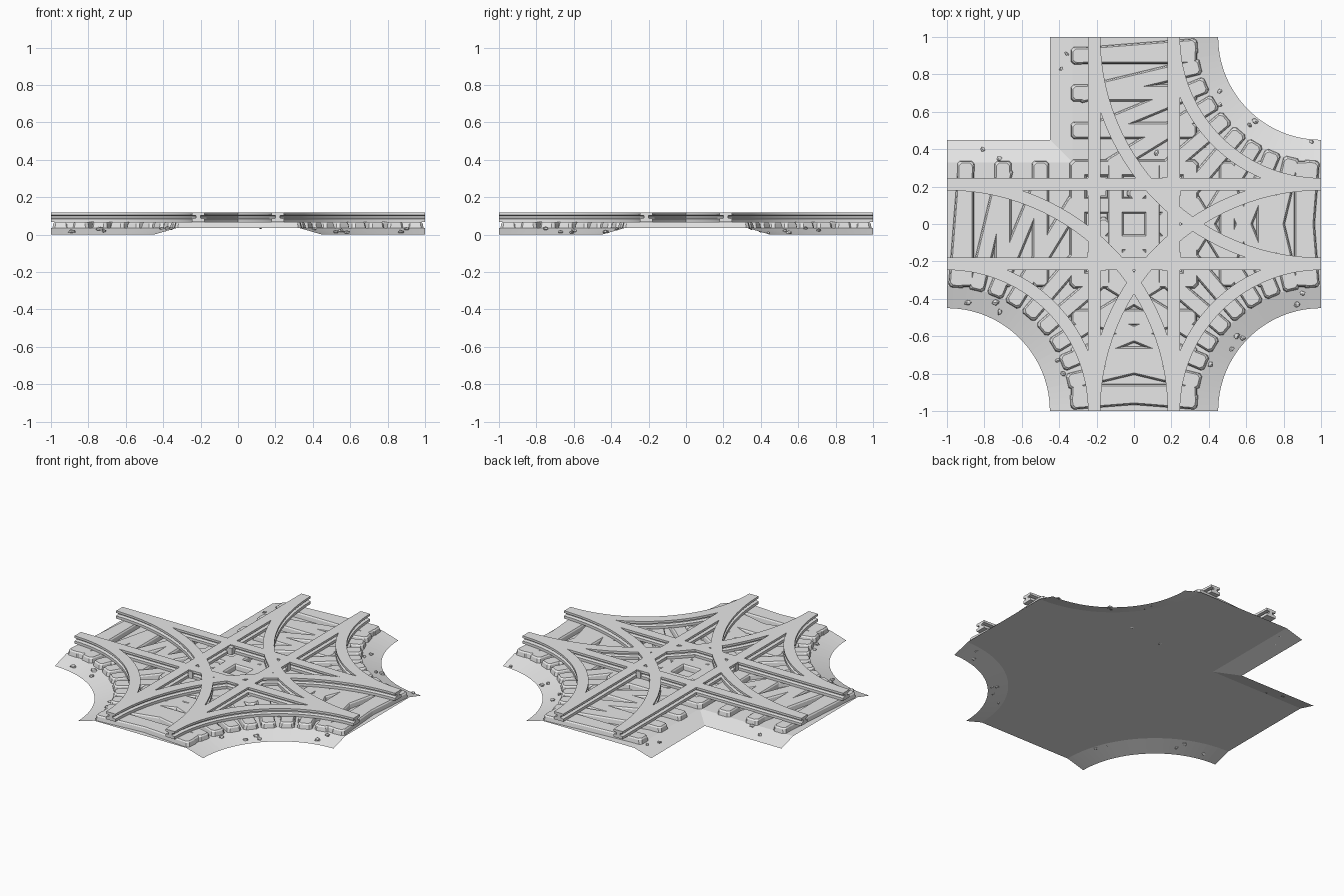
import bpy, bmesh, math, random
from mathutils import Matrix, Vector

if "Cube" in bpy.data.objects:
    bpy.data.objects.remove(bpy.data.objects["Cube"], do_unlink=True)

random.seed(4)
GAUGE = 0.213                     # half distance between rail centres
BED_Z, TIE_Z, TOP_Z = 0.035, 0.068, 0.118
CURVED = (0, 2, 3)                # quadrants (quarter turns) holding a curved track

grey = bpy.data.materials.new("plain_grey")
grey.use_nodes = True
grey.diffuse_color = (0.8, 0.8, 0.8, 1)
grey.node_tree.nodes["Principled BSDF"].inputs["Base Color"].default_value = grey.diffuse_color


def turn(k):
    return Matrix.Rotation(k * math.pi / 2, 4, "Z")


def finish(bm, name, recalc=True):
    if recalc:
        bmesh.ops.recalc_face_normals(bm, faces=bm.faces)
    mesh = bpy.data.meshes.new(name)
    bm.to_mesh(mesh)
    bm.free()
    mesh.materials.append(grey)
    ob = bpy.data.objects.new(name, mesh)
    bpy.context.collection.objects.link(ob)
    return ob


def arc(radius, steps=28):
    """Quarter arc about the corner (1, 1), from the east arm to the north arm."""
    angles = [math.radians(270 - 90 * i / steps) for i in range(steps + 1)]
    return [Vector((1 + radius * math.cos(a), 1 + radius * math.sin(a), 0)) for a in angles]


# Gravel bed: a thin sheet with sloping shoulders
def gravel_bed():
    bm = bmesh.new()
    crown = []
    for k in range(4):
        if k in CURVED:
            low, high = arc(0.55), arc(0.67)
        else:
            low, high = [[Vector((1, d, 0)), Vector((d, d, 0)), Vector((d, 1, 0))]
                         for d in (0.45, 0.33)]
        a = [bm.verts.new(turn(k) @ p) for p in low]
        b = [bm.verts.new(turn(k) @ p + Vector((0, 0, BED_Z))) for p in high]
        for i in range(len(a) - 1):
            bm.faces.new((a[i], a[i + 1], b[i + 1], b[i]))
        crown += b
    bm.faces.new(crown)
    finish(bm, "gravel_bed")


# Rails: an I-shaped section swept along a path
half = [(0.033, TIE_Z), (0.033, 0.085), (0.012, 0.089),
        (0.012, 0.101), (0.033, 0.104), (0.033, TOP_Z)]
SECTION = half + [(-u, z) for u, z in reversed(half)]


def add_rail(bm, path):
    rings = []
    for i, p in enumerate(path):
        d = (path[min(i + 1, len(path) - 1)] - path[max(i - 1, 0)]).normalized()
        # keep the end faces square to the arm ends
        if i in (0, len(path) - 1):
            d = Vector((round(d.x), round(d.y), 0))
        side = Vector((-d.y, d.x, 0))
        rings.append([bm.verts.new(p + side * u + Vector((0, 0, z))) for u, z in SECTION])
    n = len(SECTION)
    for r, s in zip(rings, rings[1:]):
        for j in range(n):
            bm.faces.new((r[j], r[(j + 1) % n], s[(j + 1) % n], s[j]))
    bm.faces.new(rings[0])
    bm.faces.new(rings[-1])


def rails(name, paths):
    bm = bmesh.new()
    for path in paths:
        add_rail(bm, path)
    ob = finish(bm, name)
    bpy.ops.object.select_all(action="DESELECT")
    ob.select_set(True)
    bpy.context.view_layer.objects.active = ob
    bpy.ops.object.shade_smooth_by_angle(angle=math.radians(25))


# Sleepers: blocks with clipped corners and slightly tapered sides
def add_sleeper(bm, matrix):
    rings = []
    for z, length, width in ((BED_Z, 0.338, 0.045), (TIE_Z - 0.008, 0.333, 0.041),
                             (TIE_Z, 0.326, 0.035)):
        c = 0.014
        corner = [(length, width - c), (length - c, width)]
        pts = corner + [(-x, y) for x, y in reversed(corner)]
        pts += [(-x, -y) for x, y in pts]
        rings.append([bm.verts.new(matrix @ Vector((x, y, z))) for x, y in pts])
    n = len(rings[0])
    for r, s in zip(rings, rings[1:]):
        for j in range(n):
            bm.faces.new((r[j], r[(j + 1) % n], s[(j + 1) % n], s[j]))
    bm.faces.new(rings[0])
    bm.faces.new(rings[-1])


def sleepers(name, matrices):
    bm = bmesh.new()
    for m in matrices:
        add_sleeper(bm, m)
    finish(bm, name)


gravel_bed()

for k, label in ((0, "east_west"), (1, "north_south")):
    rails(label + "_rails",
          [[turn(k) @ Vector((x, side * GAUGE, 0)) for x in (-1, 1)] for side in (-1, 1)])
    sleepers(label + "_sleepers",
             [turn(k) @ Matrix.Translation((-0.9 + 0.2 * i, 0, 0)) @ turn(1) for i in range(10)])

for k in CURVED:
    label = ("back_left", "", "front_right", "front_left")[k]
    rails(label + "_curve_rails",
          [[turn(k) @ p for p in arc(1 + side * GAUGE)] for side in (-1, 1)])
    sleepers(label + "_curve_sleepers",
             [turn(k) @ Matrix.Translation((1, 1, 0))
              @ Matrix.Rotation(math.radians(184.5 + 9 * i), 4, "Z")
              @ Matrix.Translation((1, 0, 0)) for i in range(10)])

# Check plates: small L-shaped pieces inside the four rail crossings
bm = bmesh.new()
for k in range(4):
    for centre, size in (((0.167, 0.2), (0.03, 0.1)), ((0.2, 0.167), (0.1, 0.03))):
        m = (turn(k) @ Matrix.Translation((*centre, 0.09))
             @ Matrix.Diagonal((*size, 0.044, 1)))
        bmesh.ops.create_cube(bm, size=1, matrix=m)
finish(bm, "crossing_check_plates")

# Loose stones on the shoulders
spots = [(-.39, .83), (-.36, .91), (-.81, .4), (-.72, .35), (.46, .71), (.46, .64),
         (.62, .53), (.65, .55), (.95, .44), (.37, .42), (.12, .38), (-.89, -.42),
         (-.74, -.42), (-.72, -.47), (.9, -.37), (.87, -.43), (.55, -.6), (.58, -.61),
         (.52, -.67), (.41, -.75), (-.41, -.73), (-.38, -.8)]


def bed_height(x, y):
    if x < 0 < y:
        reach = 0.45 - min(-x, y)
    else:
        reach = math.hypot(1 - abs(x), 1 - abs(y)) - 0.55
    return BED_Z * max(0, min(1, reach / 0.12))


bm = bmesh.new()
for x, y in spots:
    r = random.uniform(0.011, 0.02)
    m = (Matrix.Translation((x, y, bed_height(x, y) + 0.006))
         @ Matrix.Rotation(random.uniform(0, 6), 4, "Z")
         @ Matrix.Diagonal((r, r * 0.8, r * 0.6, 1)))
    stone = bmesh.ops.create_icosphere(bm, subdivisions=1, radius=1, matrix=m)
    for v in stone["verts"]:
        v.co.x += random.uniform(-0.3, 0.3) * r
        v.co.z = max(0, v.co.z)
finish(bm, "loose_stones")
